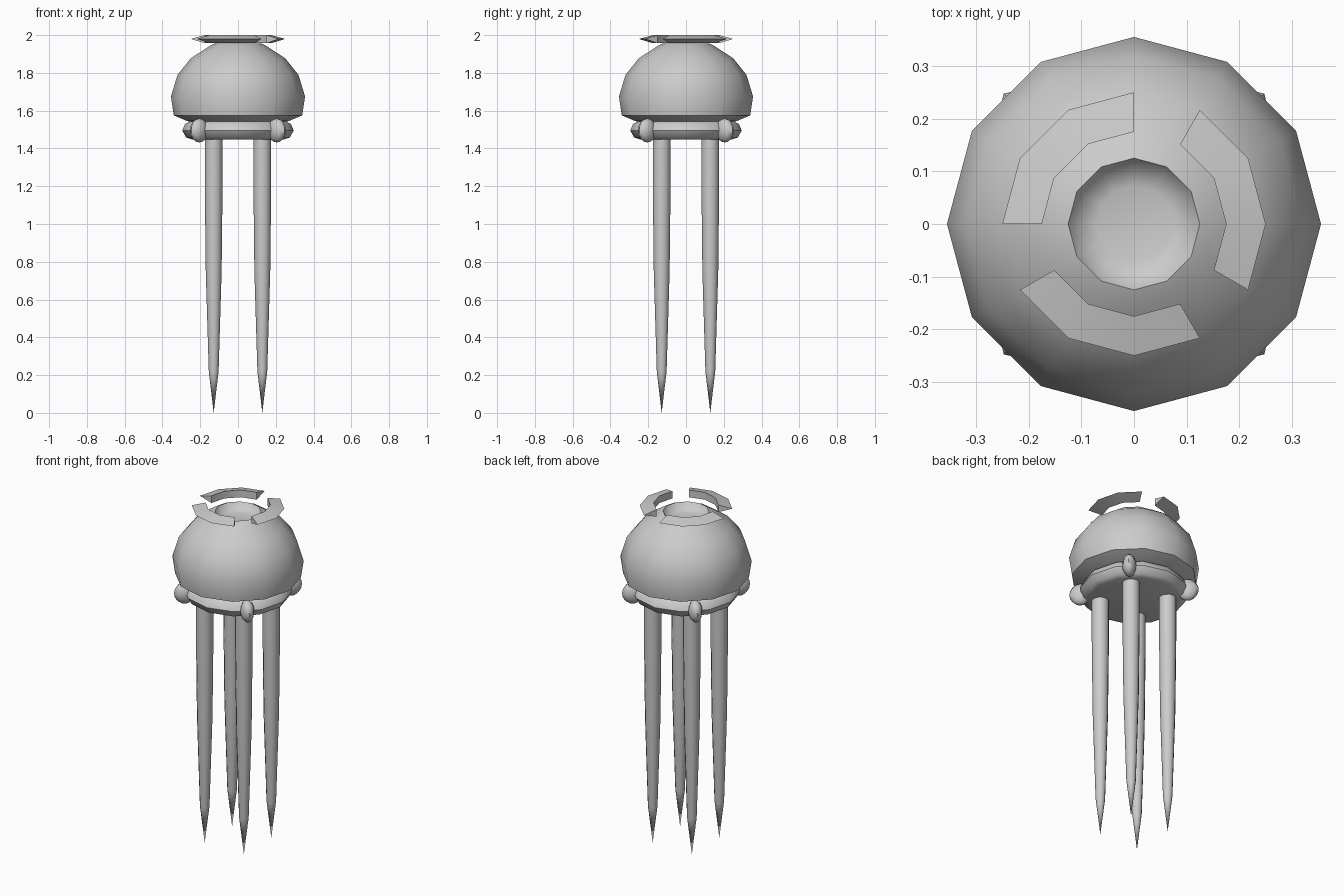
import bpy, bmesh, math
from mathutils import Matrix, Vector

if "Cube" in bpy.data.objects:
    bpy.data.objects.remove(bpy.data.objects["Cube"])

grey = bpy.data.materials.new("plain grey")
grey.diffuse_color = (0.6, 0.6, 0.6, 1)
grey.use_nodes = True
grey.node_tree.nodes["Principled BSDF"].inputs["Base Color"].default_value = grey.diffuse_color


def finish(bm, name, angle):
    bmesh.ops.recalc_face_normals(bm, faces=bm.faces)
    mesh = bpy.data.meshes.new(name)
    bm.to_mesh(mesh)
    bm.free()
    mesh.materials.append(grey)
    ob = bpy.data.objects.new(name, mesh)
    bpy.context.collection.objects.link(ob)
    bpy.ops.object.select_all(action='DESELECT')
    ob.select_set(True)
    bpy.context.view_layer.objects.active = ob
    bpy.ops.object.shade_smooth_by_angle(angle=math.radians(angle))
    return ob


def lathe(name, profile, sides, centre=(0, 0), angle=45):
    """Closed turned shape from (radius, height) points."""
    bm = bmesh.new()
    rings = []
    for r, z in profile:
        if r == 0:
            rings.append([bm.verts.new((*centre, z))] * sides)
        else:
            rings.append([bm.verts.new((centre[0] + r * math.cos(math.tau * i / sides),
                                        centre[1] + r * math.sin(math.tau * i / sides), z))
                          for i in range(sides)])
    for a, b in zip(rings, rings[1:]):
        for i in range(sides):
            j = (i + 1) % sides
            bm.faces.new(list(dict.fromkeys((a[i], a[j], b[j], b[i]))))
    for ring in (rings[0], rings[-1]):
        if ring[0] is not ring[1]:
            bm.faces.new(ring)
    return finish(bm, name, angle)


# Domed body with a shallow crater on top
lathe("dome", [(0.18, 1.53), (0.27, 1.545), (0.34, 1.575), (0.355, 1.675), (0.32, 1.79),
               (0.25, 1.877), (0.15, 1.943), (0.125, 1.955), (0.105, 1.925), (0.072, 1.915)], 12)

# Rounded collar under the dome
lathe("collar", [(0.245, 1.448), (0.275, 1.458), (0.295, 1.495), (0.28, 1.53), (0.25, 1.545)], 12)

# Four tapering legs and four collar links on the diagonals
for k in range(4):
    a = math.radians(45 + 90 * k)
    d = Vector((math.cos(a), math.sin(a)))
    lathe("leg_%d" % (k + 1), [(0, 0), (0.026, 0.22), (0.042, 0.75), (0.047, 1.2), (0.047, 1.5)],
          12, tuple(d * 0.182))
    bm = bmesh.new()
    bmesh.ops.create_uvsphere(bm, u_segments=8, v_segments=8, radius=1)
    bmesh.ops.transform(bm, verts=bm.verts, matrix=Matrix.Translation((d.x * 0.29, d.y * 0.29, 1.495))
                        @ Matrix.Rotation(a, 4, 'Z') @ Matrix.Diagonal((0.06, 0.038, 0.063, 1)))
    finish(bm, "collar_link_%d" % (k + 1), 60)

# Three floating crown arcs, wedge shaped in section
for k in range(3):
    bm = bmesh.new()
    rows = []
    for i in range(4):
        a = math.radians(90 + 120 * k + 30 * i)
        rows.append([bm.verts.new((r * math.cos(a), r * math.sin(a), z))
                     for r, z in ((0.175, 2.0), (0.25, 1.98), (0.175, 1.957))])
    for p, q in zip(rows, rows[1:]):
        for i in range(3):
            j = (i + 1) % 3
            bm.faces.new((p[i], p[j], q[j], q[i]))
    bm.faces.new(rows[0])
    bm.faces.new(rows[-1])
    finish(bm, "crown_arc_%d" % (k + 1), 35)
